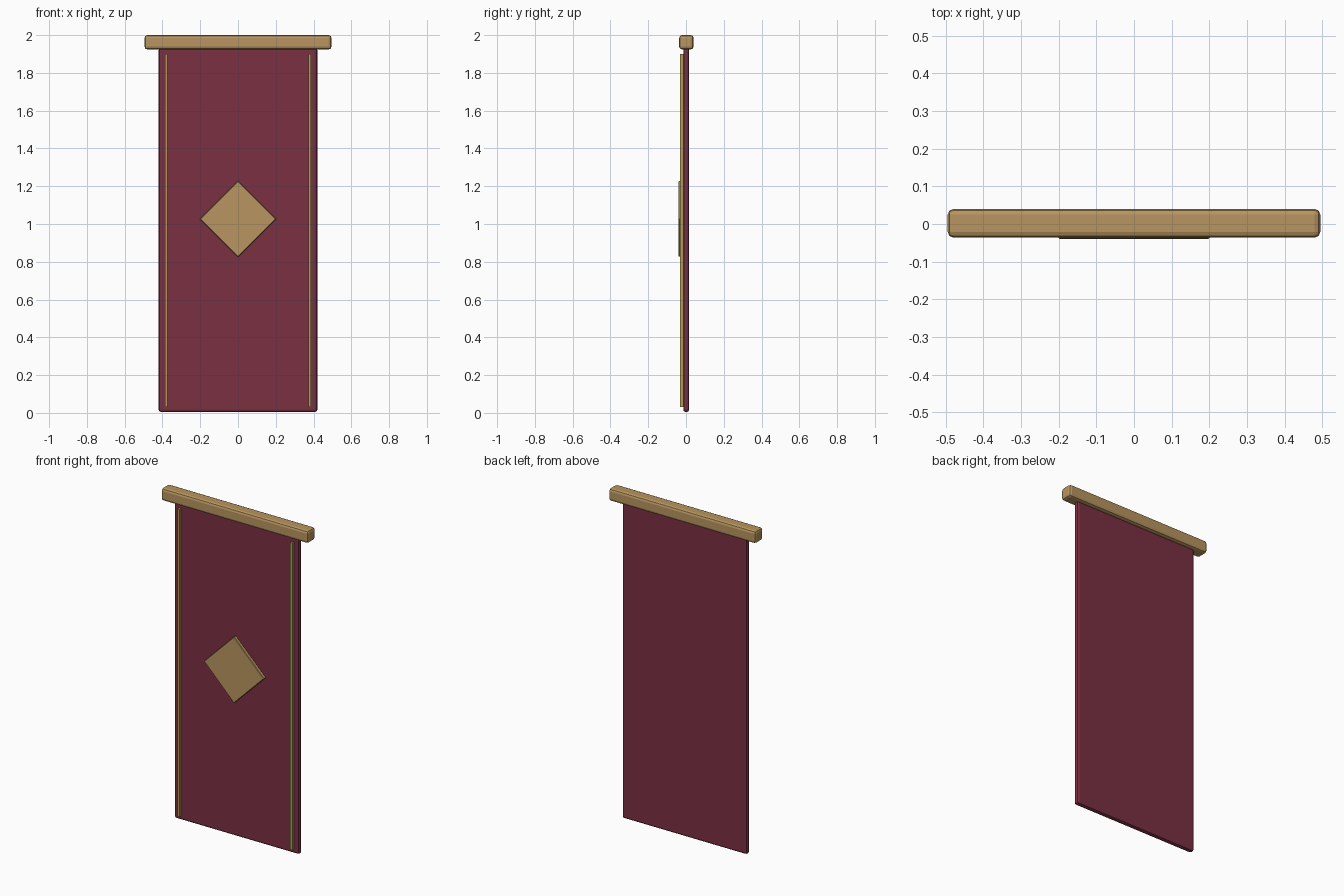
import bpy
from math import radians

if "Cube" in bpy.data.objects:
    bpy.data.objects.remove(bpy.data.objects["Cube"])


def material(name, color):
    m = bpy.data.materials.new(name)
    m.diffuse_color = (*color, 1)
    m.use_nodes = True
    m.node_tree.nodes["Principled BSDF"].inputs["Base Color"].default_value = m.diffuse_color
    return m


wood = material("wood", (0.48, 0.30, 0.115))
cloth = material("cloth", (0.195, 0.03, 0.055))
gold = material("gold_thread", (0.45, 0.33, 0.09))


def box(name, center, size, mat, bevel=0, segments=2, roll=0):
    bpy.ops.mesh.primitive_cube_add(size=1, location=center)
    o = bpy.context.object
    o.name = name
    o.scale = size
    bpy.ops.object.transform_apply(location=False, rotation=False, scale=True)
    o.rotation_euler.y = radians(roll)
    o.data.materials.append(mat)
    if bevel:
        b = o.modifiers.new("rounded_edges", "BEVEL")
        b.width = bevel
        b.segments = segments
    return o


# Hanging rod across the top
box("top_rod", (0, 0.002, 1.962), (0.99, 0.076, 0.076), wood, 0.015)

# Cloth panel
box("banner_cloth", (0, 0.001, 0.968), (0.84, 0.031, 1.926), cloth, 0.012)

# Gold stripes near both side edges
for side, x in (("left", -0.38), ("right", 0.38)):
    box(side + "_stripe", (x, -0.022, 0.965), (0.014, 0.017, 1.87), gold)

# Diamond emblem on the front
box("diamond_emblem", (0, -0.029, 1.027), (0.286, 0.022, 0.286), wood, 0.003, 1, 45)
